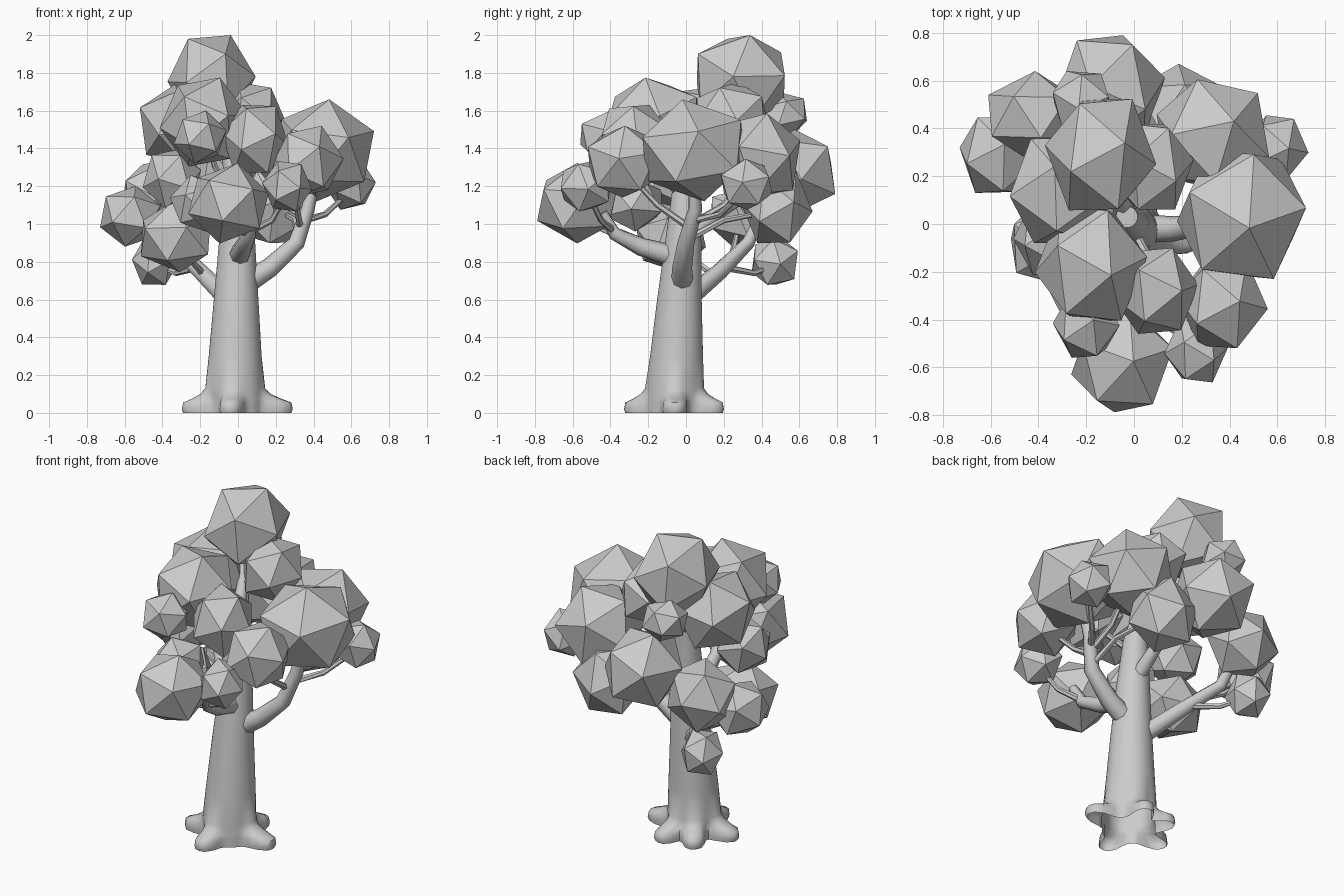
import bpy, bmesh, math, random
from mathutils import Vector, Euler

if "Cube" in bpy.data.objects:
    bpy.data.objects.remove(bpy.data.objects["Cube"])

random.seed(4)


def add_object(name, bm, smooth=None):
    mesh = bpy.data.meshes.new(name)
    bmesh.ops.recalc_face_normals(bm, faces=bm.faces)
    bm.to_mesh(mesh)
    bm.free()
    ob = bpy.data.objects.new(name, mesh)
    bpy.context.collection.objects.link(ob)
    if smooth:
        bpy.ops.object.select_all(action='DESELECT')
        bpy.context.view_layer.objects.active = ob
        ob.select_set(True)
        bpy.ops.object.shade_smooth_by_angle(angle=math.radians(smooth))
    return ob


# Trunk: stacked rings (z, centre x, centre y, radius, root strength), open underneath
ROOTS = [(0, .15), (75, .12), (125, .12), (185, .14), (262, .12)]
RINGS = [(0, -.01, -.06, .15, .95), (.02, -.01, -.06, .15, 1), (.055, -.01, -.06, .15, .95),
         (.075, -.01, -.06, .15, .6), (.1, -.015, -.06, .15, .25),
         (.13, -.015, -.06, .15, .06), (.3, -.015, -.05, .14, 0),
         (.6, -.01, -.035, .118, 0), (.9, -.005, -.015, .096, 0),
         (1.2, -.01, 0, .07, 0), (1.4, -.03, .03, .045, 0)]
SIDES = 48
bm = bmesh.new()
prev = None
for z, cx, cy, r, k in RINGS:
    ring = []
    for i in range(SIDES):
        a = 2 * math.pi * i / SIDES
        flare = 0
        for deg, length in ROOTS:
            d = (math.degrees(a) - deg + 180) % 360 - 180
            flare = max(flare, length * math.exp(-abs(d / 19) ** 3))
        rad = r + k * flare
        ring.append(bm.verts.new((cx + rad * math.cos(a), cy + rad * math.sin(a), z)))
    if prev:
        for i in range(SIDES):
            j = (i + 1) % SIDES
            bm.faces.new((prev[i], prev[j], ring[j], ring[i]))
    prev = ring
bm.faces.new(prev)
add_object("trunk", bm, 55)


def branch(name, pts, r0, r1, sides=8):
    """Tapered tube along a few points."""
    bm = bmesh.new()
    pts = [Vector(p) for p in pts]
    prev = None
    for n, p in enumerate(pts):
        t = (pts[min(n + 1, len(pts) - 1)] - pts[max(n - 1, 0)]).normalized()
        u = t.cross(Vector((.31, .9, .17))).normalized()
        v = t.cross(u)
        r = r0 + (r1 - r0) * n / (len(pts) - 1)
        ring = [bm.verts.new(p + r * (u * math.cos(2 * math.pi * i / sides)
                                      + v * math.sin(2 * math.pi * i / sides)))
                for i in range(sides)]
        if prev:
            for i in range(sides):
                j = (i + 1) % sides
                bm.faces.new((prev[i], prev[j], ring[j], ring[i]))
        prev = ring
    bm.faces.new(prev)
    add_object(name, bm, 50)


# Main limbs
branch("right_limb", [(.03, -.02, .68), (.17, -.02, .77), (.31, 0, .9),
                      (.37, .05, 1.08), (.42, .04, 1.3)], .06, .03)
branch("back_left_limb", [(-.05, 0, .6), (-.2, .18, .75), (-.36, .33, .9),
                          (-.41, .41, 1.08)], .055, .025)
branch("front_limb", [(0, -.03, .82), (.03, -.24, .88), (.06, -.38, .95),
                      (.08, -.44, 1.06)], .06, .025)
branch("back_limb", [(0, .02, .95), (.0, .2, 1.08), (-.06, .4, 1.2)], .045, .025)
branch("top_limb", [(-.03, .02, 1.3), (-.07, .14, 1.45), (-.13, .27, 1.65)], .05, .02)

# Thin twigs leading to the leaf clumps
TWIGS = [
    [(-.22, .2, .77), (-.33, .36, .74), (-.42, .46, .78)],
    [(-.26, .24, .81), (-.43, .26, .9), (-.54, .28, 1.0)],
    [(-.18, .15, .73), (-.26, .02, .82), (-.3, -.06, .9)],
    [(.06, -.36, .94), (0, -.46, .98), (-.04, -.55, 1.06)],
    [(.06, -.38, .96), (.18, -.45, 1.02), (.26, -.52, 1.16)],
    [(.32, .01, .92), (.3, .2, 1.02), (.24, .42, 1.06)],
    [(.35, .04, 1.02), (.46, .18, 1.05), (.58, .3, 1.16)],
    [(.33, .02, .98), (.31, -.15, 1.1), (.36, -.32, 1.28)],
    [(.34, .03, 1.0), (.33, .2, 1.1), (.33, .34, 1.28)],
    [(-.02, -.03, 1.15), (-.12, -.1, 1.3), (-.17, -.16, 1.45)],
    [(0, -.03, 1.15), (.06, -.14, 1.27), (.1, -.26, 1.4)],
]
for n, path in enumerate(TWIGS):
    branch(f"twig_{n + 1}", path, .02, .012, 6)

# Leaf clumps: (x, y, z, half size), flat-faced 20-sided lumps
CLUMPS = [
    (-.14, .29, 1.767, .233), (-.18, -.17, 1.54, .235), (-.20, -.42, 1.46, .14),
    (.09, -.28, 1.45, .18), (.45, .04, 1.39, .27), (-.05, -.575, 1.11, .213),
    (.26, -.53, 1.20, .133), (.37, -.33, 1.33, .19), (-.57, .29, 1.04, .16),
    (-.33, -.08, .93, .185), (-.44, .47, .80, .122), (-.42, .45, 1.14, .19),
    (-.30, .14, 1.52, .22), (-.10, .56, 1.27, .23), (.33, .37, 1.35, .235),
    (.07, .24, 1.57, .18), (.595, .32, 1.21, .135), (-.22, .52, 1.58, .12),
    (.19, .48, 1.09, .19), (-.21, -.28, 1.11, .15), (-.35, -.06, 1.24, .155),
]
for n, (x, y, z, r) in enumerate(CLUMPS):
    bm = bmesh.new()
    bmesh.ops.create_icosphere(bm, subdivisions=1, radius=1)
    rot = Euler([random.uniform(0, 6.28) for _ in range(3)]).to_matrix()
    bmesh.ops.rotate(bm, verts=bm.verts, matrix=rot, cent=(0, 0, 0))
    half = [max(v.co[i] for v in bm.verts) for i in range(3)]
    bmesh.ops.scale(bm, verts=bm.verts, vec=[r / h for h in half])
    bmesh.ops.translate(bm, verts=bm.verts, vec=(x, y, z))
    add_object(f"leaf_clump_{n + 1}", bm)
